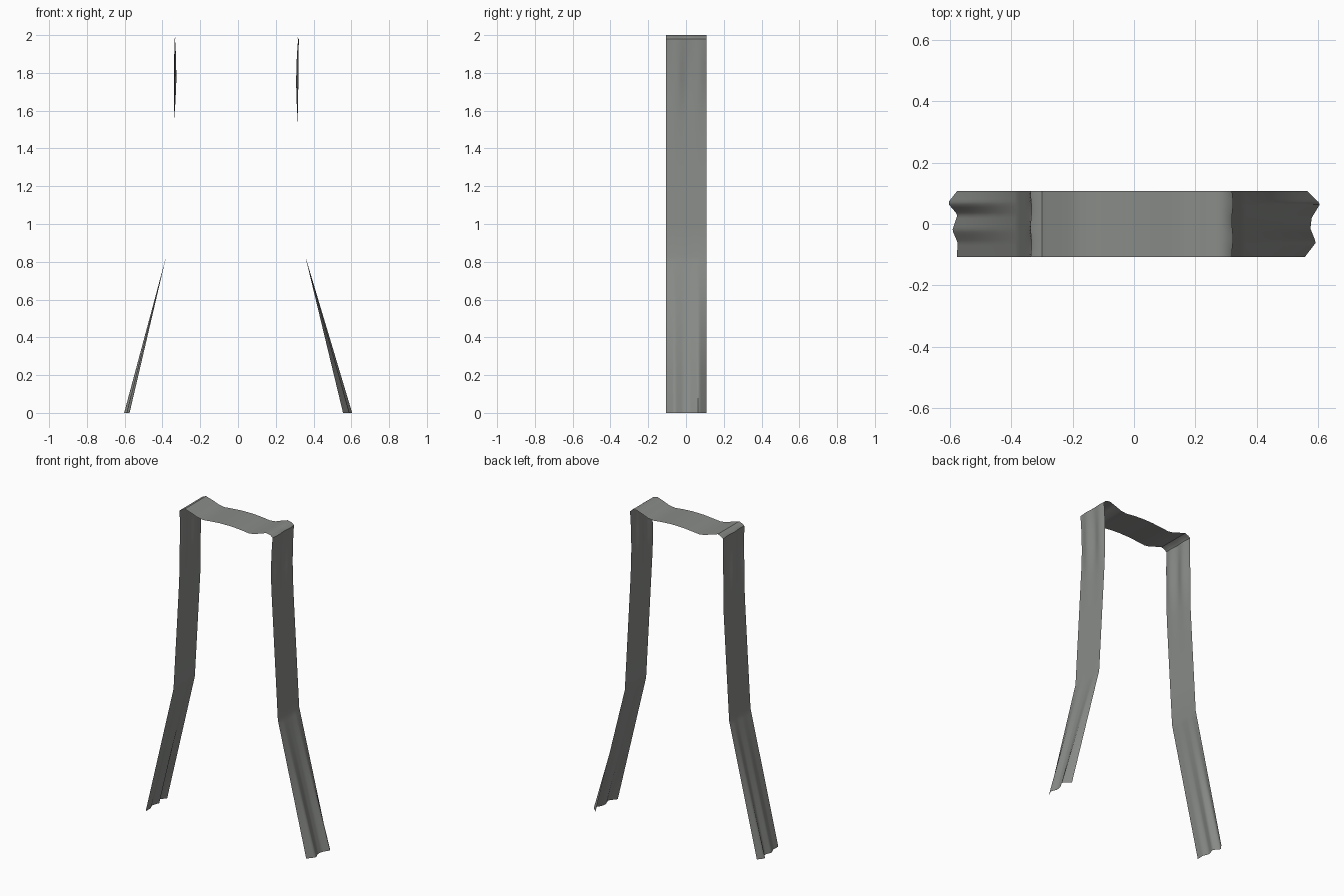
import bpy, bmesh, math

if "Cube" in bpy.data.objects:
    bpy.data.objects.remove(bpy.data.objects["Cube"])

cloth = bpy.data.materials.new("grey cloth")
cloth.diffuse_color = (0.25, 0.26, 0.245, 1)
cloth.use_nodes = True
cloth.node_tree.nodes["Principled BSDF"].inputs["Base Color"].default_value = cloth.diffuse_color

Y0, Y1, N = -0.107, 0.108, 24


def lerp(points, t):
    """Piecewise linear lookup in (key, value) pairs."""
    for (a, va), (b, vb) in zip(points, points[1:]):
        if t <= b:
            return va + (vb - va) * (t - a) / (b - a)
    return points[-1][1]


# Hanging side profiles (height, x) and zigzag of the hems (y, x)
left_leg = [(0.0, -0.575), (0.83, -0.38), (1.52, -0.34), (1.98, -0.337)]
right_leg = [(0.0, 0.56), (0.83, 0.356), (1.53, 0.317), (1.98, 0.322)]
left_hem = [(Y0, -0.576), (-0.06, -0.574), (-0.02, -0.591), (0.03, -0.574), (0.068, -0.606), (Y1, -0.575)]
right_hem = [(Y0, 0.556), (-0.06, 0.592), (-0.015, 0.574), (0.02, 0.578), (0.066, 0.606), (Y1, 0.563)]
# Sagging top (x, z)
top = [(-0.325, 1.99), (-0.30, 2.0), (-0.28, 1.993), (-0.25, 1.985), (-0.21, 1.97), (-0.17, 1.964),
       (-0.12, 1.969), (-0.05, 1.975), (0.03, 1.976), (0.10, 1.971), (0.15, 1.965), (0.19, 1.97),
       (0.23, 1.985), (0.275, 2.0), (0.305, 1.993)]
LOW = [0, 0.2, 0.4, 0.6, 0.8, 0.83]
HIGH = [1.0, 1.25, 1.53, 1.65, 1.75, 1.85, 1.92, 1.98]


def leg(profile, hem, y, side):
    out = []
    for z in LOW + HIGH:
        x = lerp(profile, z)
        if z < 0.83:      # folds open towards the hem
            x += (lerp(hem, y) - profile[0][1]) * (1 - z / 0.83)
        if z > 1.53:      # soft ripple below the bend
            k = math.sin(math.pi * min(1, (z - 1.53) / 0.5))
            x -= side * 0.006 * k * (1 + math.sin(y * 55 + side))
        out.append((x, y, z))
    return out


# One continuous strip: up the left side, across the top, down the right
bm = bmesh.new()
rows = []
for i in range(N + 1):
    y = Y0 + (Y1 - Y0) * i / N
    path = leg(left_leg, left_hem, y, -1)
    path += [(x, y, z) for x, z in top]
    path += reversed(leg(right_leg, right_hem, y, 1))
    rows.append([bm.verts.new(p) for p in path])
for a, b in zip(rows, rows[1:]):
    for j in range(len(a) - 1):
        bm.faces.new((a[j], a[j + 1], b[j + 1], b[j]))
mesh = bpy.data.meshes.new("draped_cloth_strip")
bm.to_mesh(mesh)
bm.free()
mesh.materials.append(cloth)
strip = bpy.data.objects.new("draped_cloth_strip", mesh)
bpy.context.collection.objects.link(strip)
bpy.context.view_layer.objects.active = strip
strip.select_set(True)
bpy.ops.object.shade_smooth_by_angle(angle=math.radians(40))
